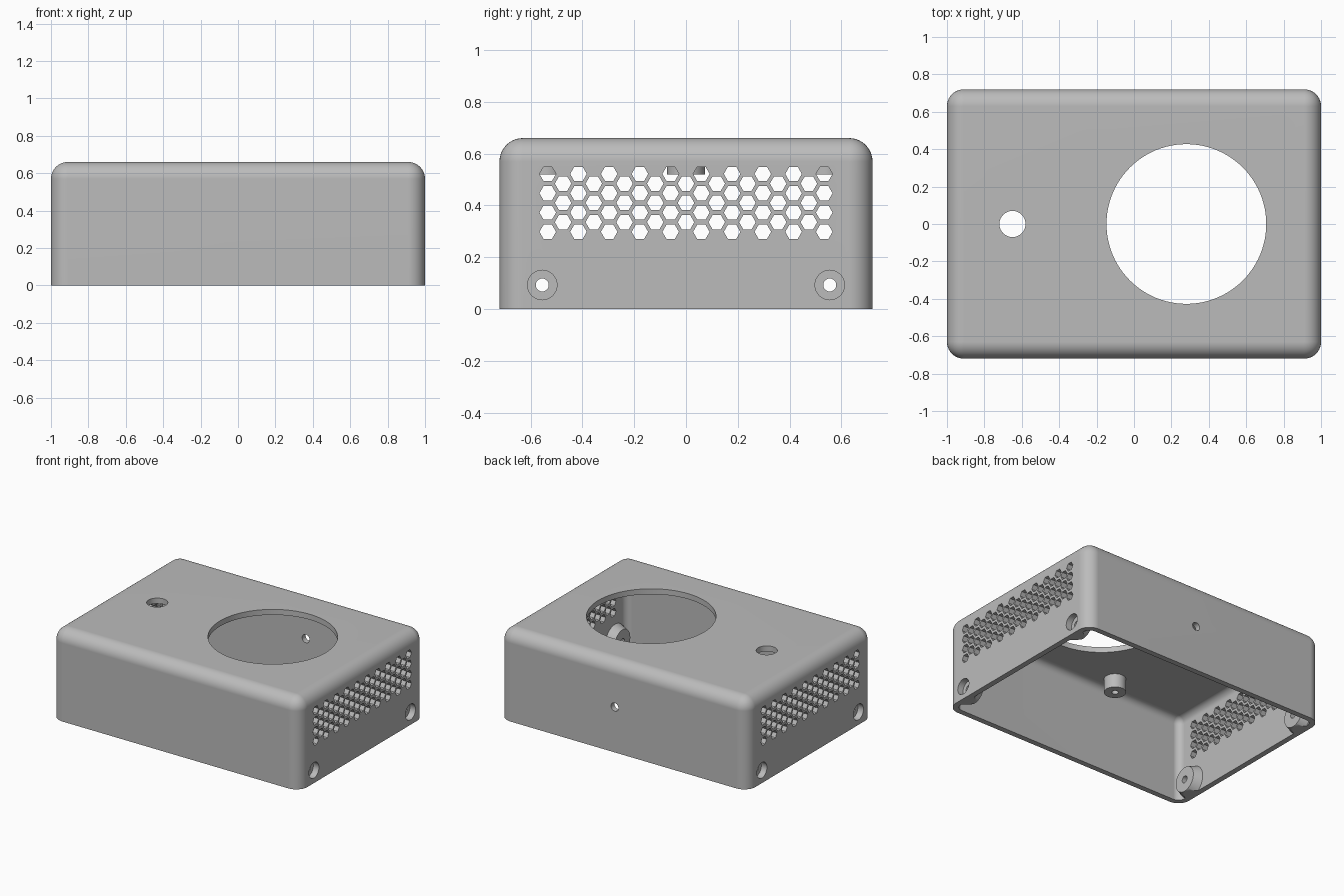
import bpy, bmesh, math
from mathutils import Matrix, Vector

cube = bpy.data.objects.get("Cube")
if cube:
    bpy.data.objects.remove(cube, do_unlink=True)

WALL = 0.04
HX, HY, H = 1.0, 0.72, 0.66
SCREW_Y, SCREW_Z = 0.555, 0.093

grey = bpy.data.materials.new("grey plastic")
grey.use_nodes = True
grey.diffuse_color = (0.5, 0.5, 0.5, 1)
grey.node_tree.nodes["Principled BSDF"].inputs["Base Color"].default_value = (0.5, 0.5, 0.5, 1)


def make(name, bm):
    mesh = bpy.data.meshes.new(name)
    bmesh.ops.recalc_face_normals(bm, faces=bm.faces)
    bm.to_mesh(mesh)
    bm.free()
    mesh.materials.append(grey)
    obj = bpy.data.objects.new(name, mesh)
    bpy.context.collection.objects.link(obj)
    return obj


def rounded_box(name, hx, hy, z0, z1, radius):
    """Box with every edge rounded except around its open bottom."""
    bm = bmesh.new()
    bmesh.ops.create_cube(bm, size=1, matrix=Matrix.Translation((0, 0, (z0 + z1) / 2))
                          @ Matrix.Diagonal((2 * hx, 2 * hy, z1 - z0, 1)))
    low = z0 + 0.001
    edges = [e for e in bm.edges if max(v.co.z for v in e.verts) > low]
    bmesh.ops.bevel(bm, geom=edges, offset=radius, segments=10, profile=0.5, affect='EDGES')
    return make(name, bm)


def rod(bm, start, end, r1, r2=None, sides=32):
    """Cylinder or cone frustum between two points."""
    start, end = Vector(start), Vector(end)
    axis = end - start
    turn = axis.to_track_quat('Z', 'Y').to_matrix().to_4x4()
    bmesh.ops.create_cone(bm, cap_ends=True, segments=sides, radius1=r1,
                          radius2=r1 if r2 is None else r2, depth=axis.length,
                          matrix=Matrix.Translation((start + end) / 2) @ turn)


def combine(target, tool, operation):
    mod = target.modifiers.new("combine", 'BOOLEAN')
    mod.operation = operation
    mod.solver = 'EXACT'
    mod.object = tool
    bpy.context.view_layer.objects.active = target
    bpy.ops.object.modifier_apply(modifier=mod.name)
    bpy.data.objects.remove(tool, do_unlink=True)


# Hollow shell, open underneath
shell = rounded_box("enclosure_shell", HX, HY, 0, H, 0.09)
combine(shell, rounded_box("cavity", HX - WALL, HY - WALL, -0.2, H - WALL, 0.05), 'DIFFERENCE')

# Standoffs below the lid and tapered screw seats inside the end walls
standoffs = [(-0.29, -0.54), (-0.29, 0.54), (0.86, 0)]
bm = bmesh.new()
for x, y in standoffs:
    rod(bm, (x, y, 0.52), (x, y, H - 0.02), 0.073)
for sx in (-1, 1):
    for sy in (-1, 1):
        y = sy * SCREW_Y
        rod(bm, (sx * 0.975, y, SCREW_Z), (sx * 0.9, y, SCREW_Z), 0.12, 0.09, 48)
combine(shell, make("inner_supports", bm), 'UNION')

# Round openings, screw holes and a trim slab under the base
bm = bmesh.new()
rod(bm, (0.28, 0, H - 0.06), (0.28, 0, H + 0.1), 0.427, sides=96)
rod(bm, (-0.65, 0, H - 0.06), (-0.65, 0, H + 0.1), 0.07)
rod(bm, (0.07, HY - 0.1, 0.33), (0.07, HY + 0.1, 0.33), 0.03)
for x, y in standoffs:
    rod(bm, (x, y, 0.5), (x, y, 0.6), 0.022, sides=24)
bmesh.ops.create_cube(bm, size=1, matrix=Matrix.Translation((0, 0, -0.25))
                      @ Matrix.Diagonal((3, 3, 0.5, 1)))
combine(shell, make("opening_cutter", bm), 'DIFFERENCE')

for name, inner, radius in (("screw_hole_cutter", 0.85, 0.025), ("counterbore_cutter", 0.955, 0.057)):
    bm = bmesh.new()
    for sx in (-1, 1):
        for sy in (-1, 1):
            y = sy * SCREW_Y
            rod(bm, (sx * inner, y, SCREW_Z), (sx * 1.1, y, SCREW_Z), radius)
    combine(shell, make(name, bm), 'DIFFERENCE')

# Honeycomb vents in both end walls
bm = bmesh.new()
for sx in (-1, 1):
    for col in range(19):
        y = (col - 9) * 0.0593
        rows = 4 - col % 2
        for row in range(rows):
            z = 0.41 + (row - (rows - 1) / 2) * 0.0745
            corners = [(y + 0.032 * math.cos(k * math.pi / 3),
                        z + 0.032 * math.sin(k * math.pi / 3)) for k in range(6)]
            inside = [bm.verts.new((sx * 0.945, a, b)) for a, b in corners]
            outside = [bm.verts.new((sx * 1.1, a, b)) for a, b in corners]
            bm.faces.new(inside)
            bm.faces.new(outside)
            for k in range(6):
                n = (k + 1) % 6
                bm.faces.new((inside[k], inside[n], outside[n], outside[k]))
combine(shell, make("vent_cutter", bm), 'DIFFERENCE')

# Smooth rounds with crisp cut edges
for other in bpy.context.selected_objects:
    other.select_set(False)
shell.select_set(True)
bpy.context.view_layer.objects.active = shell
bpy.ops.object.shade_smooth_by_angle(angle=math.radians(30))
weighted = shell.modifiers.new("even shading", 'WEIGHTED_NORMAL')
weighted.keep_sharp = True
